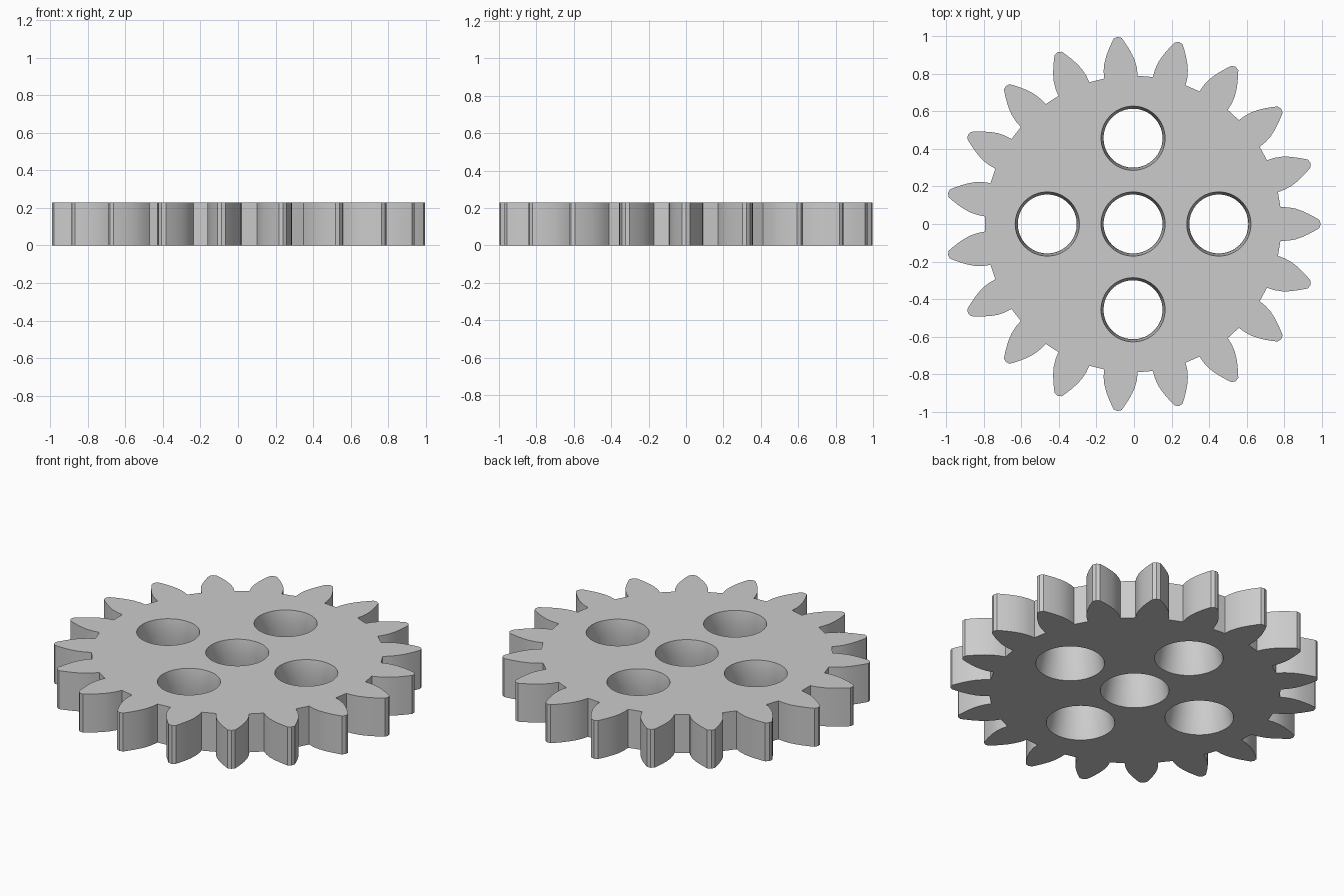
import bpy, bmesh, math
from mathutils import Matrix, Vector

TEETH, HEIGHT, CENTRE_X = 19, 0.23, -0.005
HOLE_OFFSET, SEGMENTS = 0.457, 64
# Half of one tooth outline: (distance along axis, half width)
FLANK = [(0.785, 0.09), (0.825, 0.089), (0.865, 0.082), (0.9, 0.07),
         (0.937, 0.053), (0.97, 0.035), (0.993, 0.021)]
# Hole wall: (height, radius), running past both faces
HOLE = [(-0.02, 0.19), (0, 0.186), (0.14, 0.157), (HEIGHT, 0.171), (HEIGHT + 0.02, 0.174)]

if "Cube" in bpy.data.objects:
    bpy.data.objects.remove(bpy.data.objects["Cube"])

grey = bpy.data.materials.new("light_grey")
grey.use_nodes = True
grey.diffuse_color = (0.6, 0.6, 0.6, 1)
grey.node_tree.nodes["Principled BSDF"].inputs["Base Color"].default_value = (0.6, 0.6, 0.6, 1)


def make_object(name, bm):
    bmesh.ops.recalc_face_normals(bm, faces=bm.faces)
    mesh = bpy.data.meshes.new(name)
    bm.to_mesh(mesh)
    bm.free()
    mesh.materials.append(grey)
    obj = bpy.data.objects.new(name, mesh)
    bpy.context.collection.objects.link(obj)
    return obj


# Gear body: one tooth outline repeated around the rim, then extruded
tooth = [(r, -w) for r, w in FLANK] + [(1.0, 0)] + [(r, w) for r, w in reversed(FLANK)]
bm = bmesh.new()
outline = []
for i in range(TEETH):
    turn = Matrix.Rotation(math.tau * i / TEETH, 3, "Z")
    for r, w in tooth:
        outline.append(bm.verts.new(turn @ Vector((r, w, 0)) + Vector((CENTRE_X, 0, 0))))
base = bm.faces.new(outline)
top = bmesh.ops.extrude_face_region(bm, geom=[base], use_keep_orig=True)
bmesh.ops.translate(bm, vec=(0, 0, HEIGHT),
                    verts=[g for g in top["geom"] if isinstance(g, bmesh.types.BMVert)])
gear = make_object("gear_wheel", bm)

# Cutter for the centre hole and the four holes around it
bm = bmesh.new()
for dx, dy in [(0, 0), (1, 0), (-1, 0), (0, 1), (0, -1)]:
    rings = []
    for z, r in HOLE:
        ring = []
        for k in range(SEGMENTS):
            a = math.tau * k / SEGMENTS
            ring.append(bm.verts.new((CENTRE_X + dx * HOLE_OFFSET + r * math.cos(a),
                                      dy * HOLE_OFFSET + r * math.sin(a), z)))
        rings.append(ring)
    for low, high in zip(rings, rings[1:]):
        for k in range(SEGMENTS):
            n = (k + 1) % SEGMENTS
            bm.faces.new((low[k], low[n], high[n], high[k]))
    bm.faces.new(rings[0][::-1])
    bm.faces.new(rings[-1])
cutter = make_object("hole_cutter", bm)
cutter.hide_render = True

# Cut the holes, then smooth the curved walls
cut = gear.modifiers.new("holes", "BOOLEAN")
cut.operation = "DIFFERENCE"
cut.solver = "EXACT"
cut.object = cutter
bpy.ops.object.select_all(action="DESELECT")
gear.select_set(True)
bpy.context.view_layer.objects.active = gear
bpy.ops.object.modifier_apply(modifier=cut.name)
bpy.data.objects.remove(cutter)
bpy.ops.object.shade_smooth_by_angle(angle=math.radians(30))
